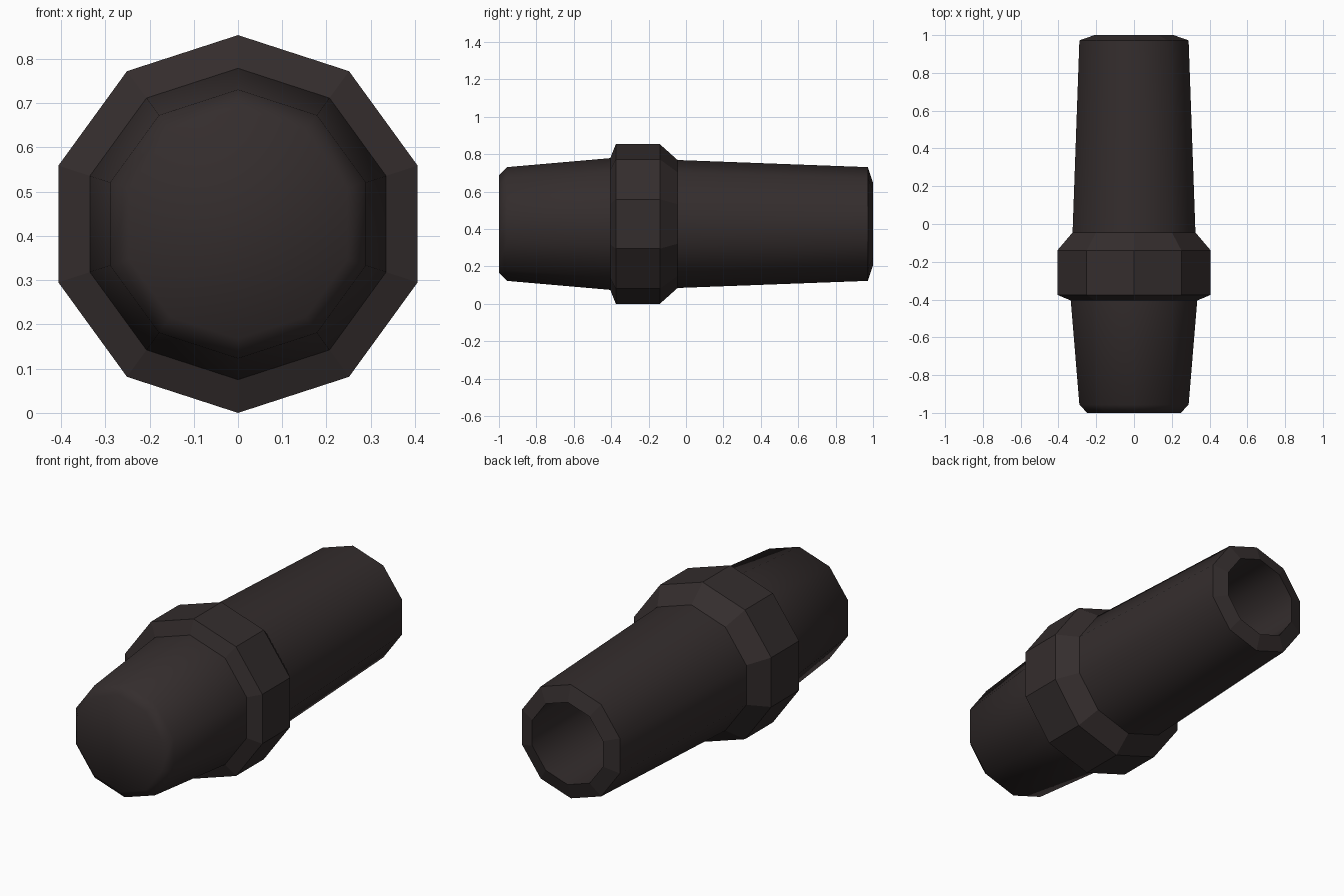
import bpy, math

if "Cube" in bpy.data.objects:
    bpy.data.objects.remove(bpy.data.objects["Cube"])

SIDES, CZ = 10, 0.427

mat = bpy.data.materials.new("dark_brown")
mat.diffuse_color = (0.034, 0.026, 0.026, 1)
mat.use_nodes = True
mat.node_tree.nodes["Principled BSDF"].inputs["Base Color"].default_value = mat.diffuse_color


def lathe(name, profile, smooth, cap_start=False, cap_end=False):
    """Revolve (y, radius) points around the y axis; smooth flags the bands."""
    verts, faces = [], []
    for y, r in profile:
        for i in range(SIDES):
            a = math.pi / 2 + 2 * math.pi * i / SIDES
            verts.append((r * math.cos(a), y, CZ + r * math.sin(a)))
    flags = []
    for k in range(len(profile) - 1):
        for i in range(SIDES):
            j = (i + 1) % SIDES
            a, b = k * SIDES, (k + 1) * SIDES
            faces.append((a + i, a + j, b + j, b + i))
            flags.append(smooth[k])
    if cap_start:
        faces.append(tuple(reversed(range(SIDES))))
        flags.append(True)
    if cap_end:
        base = (len(profile) - 1) * SIDES
        faces.append(tuple(base + i for i in range(SIDES)))
        flags.append(False)
    mesh = bpy.data.meshes.new(name)
    mesh.from_pydata(verts, [], faces)
    mesh.polygons.foreach_set("use_smooth", flags)
    mesh.flip_normals()  # the winding above faces inward
    mesh.materials.append(mat)
    obj = bpy.data.objects.new(name, mesh)
    bpy.context.collection.objects.link(obj)
    return obj


# closed front plug with a softened end
plug = lathe("front_plug", [(-1.0, 0.26), (-0.957, 0.304), (-0.405, 0.352)],
             [True, True], cap_start=True)

# faceted collar with chamfered shoulders
lathe("collar", [(-0.405, 0.352), (-0.375, 0.427), (-0.14, 0.427), (-0.045, 0.342)],
      [False] * 3)

# tapered rear tube, sloped rim, and hollow bore
lathe("rear_tube", [(-0.045, 0.342), (0.972, 0.304)], [True])
lathe("rear_rim", [(0.972, 0.304), (1.0, 0.22)], [False])
lathe("rear_bore", [(1.0, 0.22), (0.1, 0.22)], [True], cap_end=True)

# make sure normals face outward, away from the axis or into the bore
for obj in bpy.context.collection.objects:
    mesh = obj.data
    p = mesh.polygons[0]
    radial = p.normal.x * p.center.x + p.normal.z * (p.center.z - CZ)
    inward = obj.name == "rear_bore"
    if (radial < 0) != inward:
        mesh.flip_normals()
